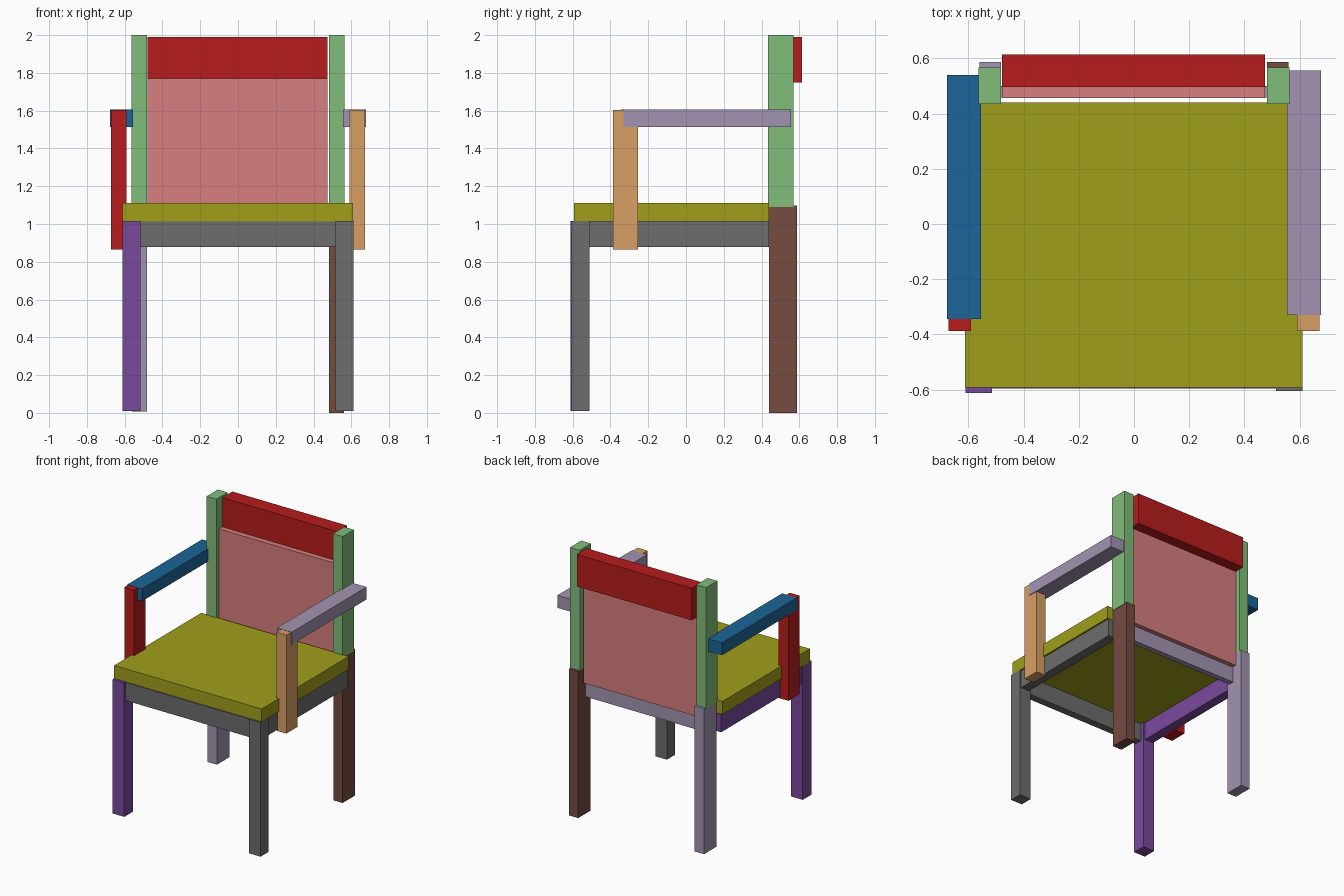
import bpy
from mathutils import Vector

default = bpy.data.objects.get("Cube")
if default:
    bpy.data.objects.remove(default, do_unlink=True)


def material(name, hex_code):
    """Flat material from an sRGB hex string."""
    srgb = [int(hex_code[i:i + 2], 16) / 255 for i in (0, 2, 4)]
    color = [((c + 0.055) / 1.055) ** 2.4 if c > 0.04 else c / 12.92 for c in srgb] + [1]
    mat = bpy.data.materials.new(name)
    mat.use_nodes = True
    mat.diffuse_color = color
    mat.node_tree.nodes["Principled BSDF"].inputs["Base Color"].default_value = color
    return mat


red = material("red", "B81C1C")
pink = material("dusty pink", "D77F7E")
olive = material("olive", "A09F1A")
green = material("leaf green", "82BD7A")
lavender = material("lavender grey", "A294B1")
tan = material("tan", "D99F63")
grey = material("dark grey", "6D6D6D")
purple = material("purple", "7A4A9E")
brown = material("brown", "764C40")
blue = material("blue", "1C6598")


def box(name, mat, x, y, z):
    """Axis-aligned box between (low, high) pairs."""
    low, high = (Vector(p) for p in zip(x, y, z))
    bpy.ops.mesh.primitive_cube_add(size=1, location=(low + high) / 2)
    obj = bpy.context.object
    obj.name = obj.data.name = name
    for v in obj.data.vertices:
        v.co = v.co * (high - low)
    obj.data.materials.append(mat)


def side_box(name, mat, side, x, y, z):
    """Box given for the left (+x) side, mirrored when side is -1."""
    box(name, mat, sorted(side * v for v in x), y, z)


# Seat cushion and front rail
box("seat", olive, (-0.612, 0.61), (-0.592, 0.44), (1.014, 1.112))
box("front_rail", grey, (-0.52, 0.52), (-0.597, -0.54), (0.877, 1.012))

# Backrest: panel, head rail and lower rail
box("back_panel", pink, (-0.478, 0.475), (0.457, 0.535), (0.995, 1.77))
box("head_rail", red, (-0.478, 0.475), (0.497, 0.615), (1.75, 1.99))
box("rear_rail", lavender, (-0.485, 0.485), (0.458, 0.50), (0.877, 1.012))

# Legs, posts, side rails and arms; each side has its own colours and small offsets
sides = [
    ("left", 1, grey, brown, grey, tan, lavender, 0.0, -0.605, 0.0),
    ("right", -1, purple, lavender, purple, red, blue, -0.015, -0.612, 0.008),
]
for label, s, front, rear, rail, post, arm, shift, leg_front, foot in sides:
    side_box(label + "_front_leg", front, s, (0.515, 0.611), (leg_front, -0.51), (0.01, 1.015))
    side_box(label + "_rear_leg", rear, s, (0.483, 0.56), (0.44, 0.587), (foot, 1.098))
    side_box(label + "_back_post", green, s, (0.483, 0.564), (0.435, 0.568), (1.09, 2.0))
    side_box(label + "_side_rail", rail, s, (0.528, 0.60), (-0.51, 0.44), (0.877, 1.012))
    side_box(label + "_arm_post", post, s, (0.59, 0.672), (-0.387, -0.255), (0.866, 1.604))
    side_box(label + "_armrest", arm, s, (0.555, 0.677),
             (-0.33 + shift, 0.556 + shift), (1.513, 1.606))
